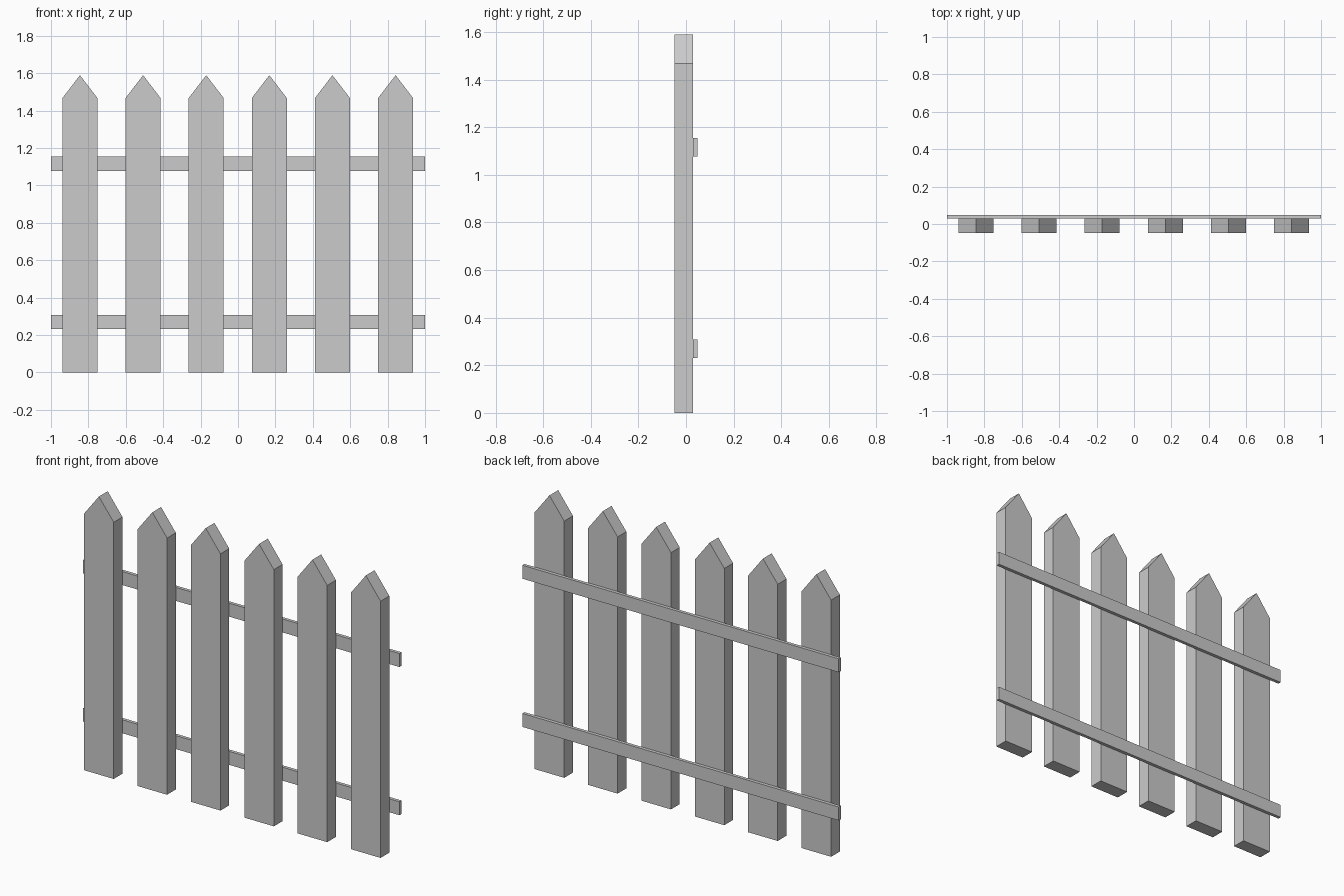
import bpy

if "Cube" in bpy.data.objects:
    bpy.data.objects.remove(bpy.data.objects["Cube"])


def prism(name, profile, y0, y1):
    """Extrude an x-z outline (counter-clockwise seen from the front) from y0 to y1."""
    n = len(profile)
    verts = [(x, y, z) for y in (y0, y1) for x, z in profile]
    faces = [tuple(range(n)), tuple(range(2 * n - 1, n - 1, -1))]
    faces += [(i, i + n, (i + 1) % n + n, (i + 1) % n) for i in range(n)]
    mesh = bpy.data.meshes.new(name)
    mesh.from_pydata(verts, [], faces)
    obj = bpy.data.objects.new(name, mesh)
    bpy.context.collection.objects.link(obj)
    return obj


FRONT, JOIN, BACK = -0.049, 0.030, 0.049
HALF_W, SHOULDER, PEAK = 0.0935, 1.467, 1.589
FIRST_X, SPACING = -0.845, 0.3375

# Pointed pickets
for i in range(6):
    c = FIRST_X + i * SPACING
    outline = [(c - HALF_W, 0), (c + HALF_W, 0), (c + HALF_W, SHOULDER),
               (c, PEAK), (c - HALF_W, SHOULDER)]
    prism(f"picket_{i + 1}", outline, FRONT, JOIN)

# Two thin rails across the back
for name, z0, z1 in (("lower_rail", 0.231, 0.308), ("upper_rail", 1.078, 1.155)):
    prism(name, [(-1, z0), (1, z0), (1, z1), (-1, z1)], JOIN, BACK)
